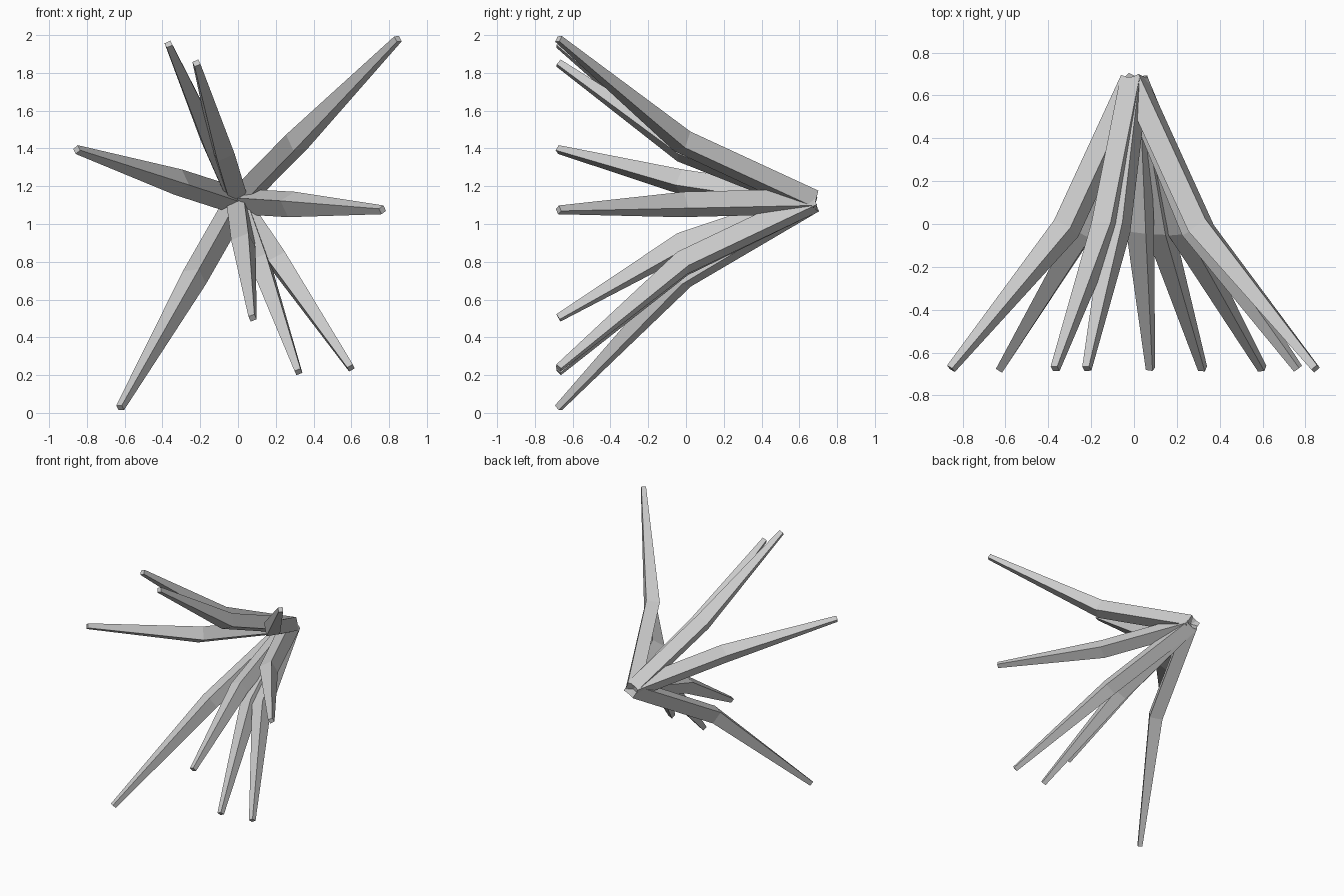
import bpy, math
from mathutils import Vector

if "Cube" in bpy.data.objects:
    bpy.data.objects.remove(bpy.data.objects["Cube"])

HUB = Vector((0.0, 0.665, 1.12))     # shared root of all spikes
KNEE = 0.37                          # how far the bend has spread towards the tip
ROLL = math.radians(25)

# tip positions (x, z) on the front plane
TIPS = [(0.847, 1.98), (-0.368, 1.952), (-0.22, 1.852), (-0.854, 1.394),
        (0.765, 1.075), (0.077, 0.503), (0.32, 0.217), (0.598, 0.238),
        (-0.624, 0.027)]


def ring(center, direction, radius):
    """Square section perpendicular to the path."""
    d = direction.normalized()
    ref = Vector((math.cos(ROLL), 0, math.sin(ROLL)))
    u = (ref - d * ref.dot(d)).normalized()
    v = d.cross(u)
    pts = []
    for k in range(4):
        a = math.pi / 4 + k * math.pi / 2
        pts.append(center + radius * (math.cos(a) * u + math.sin(a) * v))
    return pts


def spike(name, x, z):
    tip = Vector((x, -0.675, z))
    knee = HUB.lerp(tip, KNEE)
    knee.y = -0.02
    d0, d1 = (knee - HUB).normalized(), (tip - knee).normalized()
    verts = (ring(HUB, d0, 0.07) + ring(knee, d0 + d1, 0.07)
             + ring(tip, d1, 0.024))
    faces = [(3, 2, 1, 0), (8, 9, 10, 11)]
    for s in (0, 4):
        for k in range(4):
            n = (k + 1) % 4
            faces.append((s + k, s + n, s + 4 + n, s + 4 + k))
    mesh = bpy.data.meshes.new(name)
    mesh.from_pydata(verts, [], faces)
    bpy.context.collection.objects.link(bpy.data.objects.new(name, mesh))


# bent, tapering spikes fanning out from the hub
for i, (x, z) in enumerate(TIPS):
    spike(f"bent_spike_{i + 1}", x, z)
